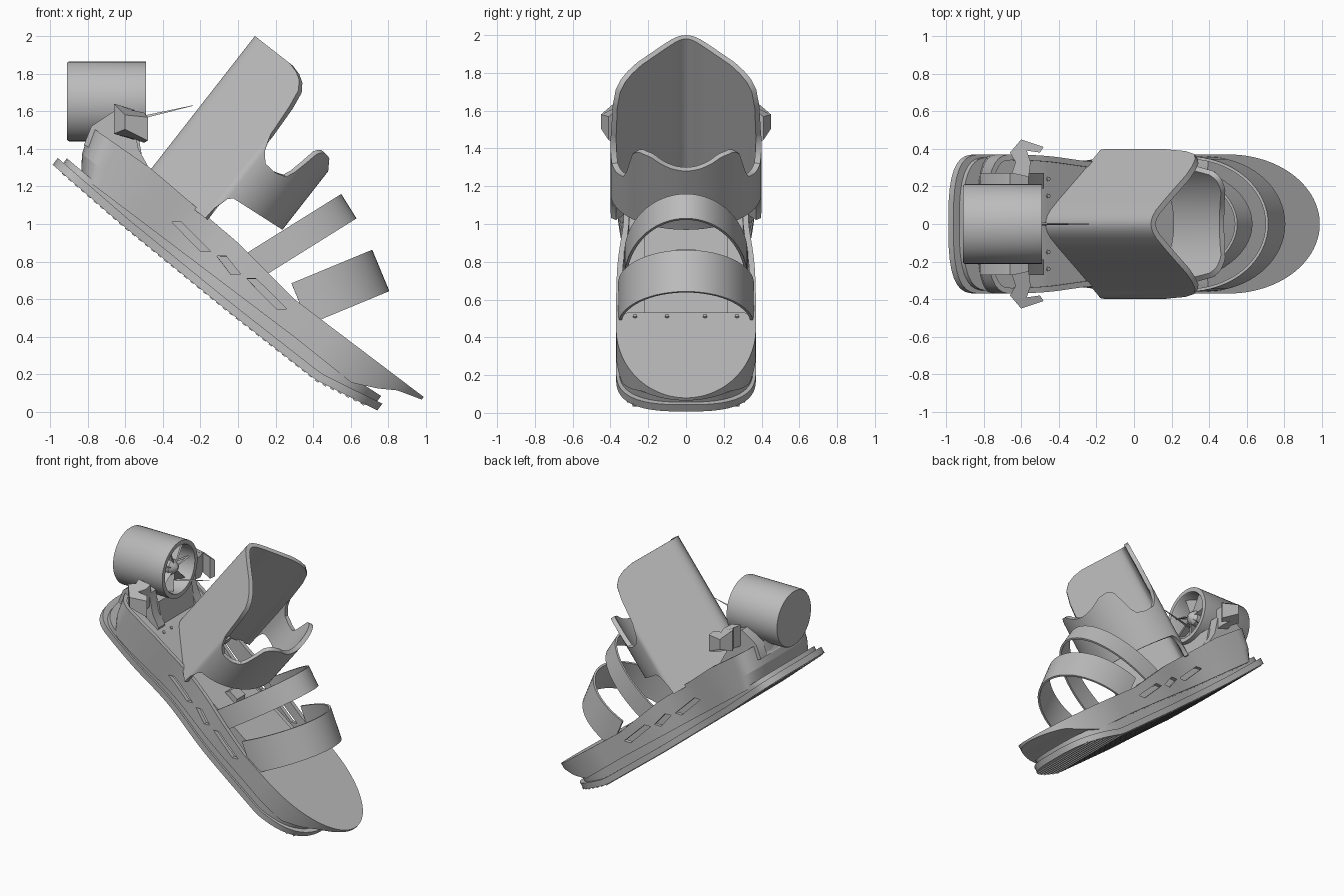
import bpy, bmesh, math
from mathutils import Vector

if "Cube" in bpy.data.objects:
    bpy.data.objects.remove(bpy.data.objects["Cube"])

grey = bpy.data.materials.new("plain_grey")
grey.use_nodes = True
grey.diffuse_color = (0.5, 0.5, 0.5, 1)
grey.node_tree.nodes["Principled BSDF"].inputs["Base Color"].default_value = (0.5, 0.5, 0.5, 1)


def finish(name, bm, angle=35):
    bmesh.ops.recalc_face_normals(bm, faces=bm.faces)
    me = bpy.data.meshes.new(name)
    bm.to_mesh(me)
    bm.free()
    me.materials.append(grey)
    ob = bpy.data.objects.new(name, me)
    bpy.context.collection.objects.link(ob)
    bpy.ops.object.select_all(action='DESELECT')
    ob.select_set(True)
    bpy.context.view_layer.objects.active = ob
    bpy.ops.object.shade_smooth_by_angle(angle=math.radians(angle))


def frame(ox, oz, ang):
    """Map (along, side, up) to world for a frame pitched about y."""
    c, s = math.cos(math.radians(ang)), math.sin(math.radians(ang))
    return lambda p, y, n: Vector((ox + c * p - s * n, y, oz + s * p + c * n))


def skin(bm, rings, closed=False):
    vs = [[bm.verts.new(p) for p in r] for r in rings]
    k = len(vs[0])
    for i in range(len(vs) - (0 if closed else 1)):
        a, b = vs[i], vs[(i + 1) % len(vs)]
        for j in range(k):
            bm.faces.new((a[j], a[(j + 1) % k], b[(j + 1) % k], b[j]))
    if not closed:
        bm.faces.new(vs[0])
        bm.faces.new(vs[-1])


def loft(name, rings, closed=False):
    bm = bmesh.new()
    skin(bm, rings, closed)
    finish(name, bm)


def shell(name, path, thick, at, closed=False):
    """Thin wall along path points (p, y, low, high), thickened to its left."""
    rings = []
    m = len(path)
    for i, (p, y, lo, hi) in enumerate(path):
        a = path[(i - 1) % m] if closed else path[max(i - 1, 0)]
        b = path[(i + 1) % m] if closed else path[min(i + 1, m - 1)]
        t = Vector((b[0] - a[0], b[1] - a[1])).normalized()
        ip, iy = p - t.y * thick, y + t.x * thick
        rings.append([at(p, y, lo), at(p, y, hi), at(ip, iy, hi), at(ip, iy, lo)])
    loft(name, rings, closed)


def prism(name, pts, y0, y1, at):
    loft(name, [[at(p, y, n) for p, n in pts] for y in (y0, y1)])


def ease(table, x):
    """Piecewise linear lookup."""
    for (a, va), (b, vb) in zip(table, table[1:]):
        if x <= b:
            return va + (vb - va) * max(0, x - a) / (b - a)
    return table[-1][1]


shoe = frame(-0.98, 1.31, -37.1)


def tucked(u, y, n):
    """Shoe frame whose heel slants inward towards the sole."""
    return shoe(u + 0.75 * max(0, 0.21 - n) * max(0, 1 - u / 0.5), y, n)


def half_width(u, u0, u1, heel, toe, p_heel, p_toe):
    w = 0.37 - 0.04 * math.exp(-((u - 0.8) / 0.3) ** 2)
    h = min(1, max(0, (u0 + heel - u) / heel))
    t = min(1, max(0, (u - u1 + toe) / toe))
    return w * (1 - h ** p_heel) ** (1 / p_heel) * (1 - t ** p_toe) ** (1 / p_toe)


def stations(u0, u1, n=44):
    return [u0 + (u1 - u0) * (0.5 - 0.5 * math.cos(math.pi * (0.02 + 0.96 * i / n))) for i in range(n + 1)]


def slab(name, u0, u1, lo, hi, ends, grow=0.0, at=shoe):
    rings = []
    for u in stations(u0, u1):
        w = half_width(u, u0, u1, *ends) + grow
        rings.append([at(u, -w, ease(lo, u)), at(u, w, ease(lo, u)),
                      at(u, w, ease(hi, u)), at(u, -w, ease(hi, u))])
    loft(name, rings)


# Layered sole with tread bars
base = [(0, 0.0), (0.5, -0.033), (1.2, -0.058), (1.8, -0.068), (2.16, 0.0)]
mid = [(u, n + 0.045) for u, n in base]
top = [(0, 0.075), (0.3, 0.06), (1.8, 0.05), (2.15, 0.075)]
ends = (0.2, 0.4, 3, 2.8)
slab("outsole", -0.01, 2.16, base, mid, ends)
slab("midsole", 0.03, 2.13, [(u, n - 0.003) for u, n in mid], top, ends, -0.015)
bm = bmesh.new()
for i in range(46):
    u = 0.06 + i * 0.0445
    w = half_width(u, 0, 2.16, *ends) - 0.015
    n = ease(base, u)
    skin(bm, [[shoe(u + d, y, n + e) for d, e in ((0, 0.01), (0.022, 0.01), (0.022, -0.005), (0, -0.005))]
              for y in (-w, w)])
finish("tread_bars", bm)

# Side wall round the heel, in two courses that part to leave slanted slots
rim = [(0.03, 0.285), (0.42, 0.3), (1.03, 0.264), (1.45, 0.206), (1.62, 0.206)]
slot_low, slot_high, cuts = [(0, 0.14)], [(0, 0.14)], []
for a, b in ((0.68, 0.94), (0.98, 1.14), (1.18, 1.45)):
    slot_low += [(a, 0.14), (b - 0.04, 0.107), (b, 0.14)]
    slot_high += [(a, 0.14), (a + 0.04, 0.17), (b, 0.14)]
    cuts += [a, a + 0.04, b - 0.04, b]
slot_low.append((2, 0.14))
slot_high.append((2, 0.14))
marks = sorted([u for u in stations(0.03, 3.2, 60) if u < 1.62] + cuts)
side = [(u, half_width(u, 0.03, 4, 0.16, 1, 2.8, 2)) for u in marks]
outline = [(u, -w) for u, w in reversed(side)] + side
shell("lower_wall", [(u, y, 0.045, ease(slot_low, u)) for u, y in outline], -0.03, tucked)
shell("upper_wall", [(u, y, ease(slot_high, u), ease(rim, u)) for u, y in outline], -0.03, tucked)

# Footbed, heel deck and toe cap
slab("footbed", 0.18, 1.7, [(0, 0.04), (2, 0.04)], [(0, 0.095), (2, 0.095)], (0.2, 0.01, 3, 2), -0.012)
prism("footbed_core", [(0.5, 0.06), (1.58, 0.06), (1.58, 0.175), (0.5, 0.175)], -0.22, 0.22, shoe)
slab("heel_deck", 0.05, 0.72, [(0, 0.2), (1, 0.2)], [(0, 0.27), (0.42, 0.285), (0.75, 0.272)],
     (0.16, 0.01, 2.8, 2), -0.012, tucked)
slab("toe_cap", 1.56, 2.312, [(1.56, 0.045), (1.96, 0.035), (2.09, 0.095), (2.18, 0.15), (2.31, 0.188)],
     [(1.5, 0.206), (2.3, 0.206)], (0.01, 0.61, 2, 2))
prism("foot_clip", [(1.0, 0.17), (1.12, 0.17), (1.1, 0.215), (1.02, 0.215)], -0.05, 0.05, shoe)
bm = bmesh.new()
spots = [(1.6, y, 0.206) for y in (-0.27, -0.1, 0.1, 0.27)]
spots += [(u, s * y, 0.283) for u in (0.36, 0.44) for s in (-1, 1) for y in (0.15, 0.24)]
for u, y, n in spots:
    ring = [(u + 0.012 * math.cos(k * math.pi / 3), y + 0.012 * math.sin(k * math.pi / 3)) for k in range(6)]
    skin(bm, [[shoe(p, q, n + h) for p, q in ring] for h in (-0.005, 0.009)])
finish("rivets", bm)


# Arched foot straps
def strap(name, ox, oz, ang, reach, half, width):
    arc = [-math.pi / 2 + math.pi * i / 32 for i in range(33)]
    path = [(reach * math.cos(t), half * math.sin(t), -width / 2, width / 2) for t in arc]
    shell(name, path, 0.015, frame(ox, oz, ang))


strap("toe_strap", 0.33, 0.575, 22.5, 0.465, 0.36, 0.238)
strap("instep_strap", 0.07, 0.77, 32, 0.613, 0.328, 0.153)

# Calf guard joined to the scalloped ankle cuff
back = [(0, 0), (0.004, 0.022), (0.014, 0.046), (0.035, 0.075), (0.09, 0.128), (0.17, 0.2), (0.236, 0.259),
        (0.29, 0.308), (0.33, 0.345), (0.36, 0.372), (0.375, 0.388), (0.388, 0.397)]
hi = [(0, 0), (0.236, 0), (0.29, -0.015), (0.33, -0.04), (0.36, -0.085), (0.375, -0.18), (0.388, -0.36),
      (0.41, -0.44), (0.46, -0.5), (0.536, -0.507), (0.6, -0.485), (0.625, -0.4), (0.64, -0.3),
      (0.67, -0.26), (0.71, -0.265), (0.75, -0.327)]
lo = [(0, -0.926), (0.388, -0.926), (0.40, -0.8), (0.435, -0.752), (0.75, -0.722)]
front = [(0.395 + 0.355 * math.sin(t), 0.4 * math.cos(t))
         for t in [math.pi / 2 * i / 24 for i in range(25)]]
half = back + front
loop = half + [(c, -y) for c, y in reversed(half[1:-1])]
shell("calf_guard_and_cuff", [(c, y, ease(lo, c), ease(hi, c)) for c, y in loop], -0.032,
      frame(0.09, 2.0, -38), True)

# Thruster: turned casing, fan blades, hub and probe
level = frame(0, 1.652, 0)


def turned(name, profile, n=48):
    rings = [[level(x, r * math.cos(2 * math.pi * i / n), r * math.sin(2 * math.pi * i / n))
              for x, r in profile] for i in range(n)]
    loft(name, rings, True)


turned("thruster_casing", [(-0.91, 0.002), (-0.91, 0.205), (-0.9, 0.212), (-0.49, 0.212),
                           (-0.49, 0.18), (-0.5, 0.174), (-0.68, 0.174), (-0.68, 0.002)])
turned("fan_hub", [(-0.68, 0.002), (-0.68, 0.06), (-0.55, 0.055), (-0.52, 0.03), (-0.51, 0.002)], 24)
bm = bmesh.new()
for k in range(7):
    a = 2 * math.pi * k / 7
    rings = []
    for r, tw in ((0.04, 0.05), (0.18, 0.12)):
        rings.append([level(x, r * math.cos(a + d), r * math.sin(a + d))
                      for x, d in ((-0.6, -tw), (-0.53, tw), (-0.54, tw + 0.03), (-0.61, -tw + 0.03))])
    skin(bm, rings)
finish("fan_blades", bm)
loft("probe", [[Vector((x, y * r, z + w * r)) for y, w in ((-1, -1), (1, -1), (0, 1))]
               for x, z, r in ((-0.52, 1.565, 0.008), (-0.24, 1.63, 0.0015))])

# Thruster cradle with a cheek and a tapering hook on each side
world = frame(0, 0, 0)
prism("cradle", [(-0.82, 1.42), (-0.74, 1.5), (-0.53, 1.47), (-0.5, 1.3), (-0.56, 1.26)], -0.2, 0.2, world)
hook = [(-0.56, 0.25), (-0.65, 0.27), (-0.63, 0.33), (-0.66, 0.38), (-0.6, 0.45), (-0.48, 0.41),
        (-0.5, 0.38), (-0.57, 0.39), (-0.55, 0.33)]
for s in (-1, 1):
    prism("cradle_cheek", [(-0.82, 1.42), (-0.78, 1.52), (-0.66, 1.6), (-0.56, 1.55), (-0.53, 1.4),
                           (-0.48, 1.31), (-0.5, 1.26)], s * 0.19, s * 0.27, world)
    loft("side_hook", [[world(x, s * y, 1.53 - 0.3 * (x + 0.56) + k * (0.08 - 0.6 * max(0, y - 0.38)))
                        for x, y in hook] for k in (-1, 1)])
